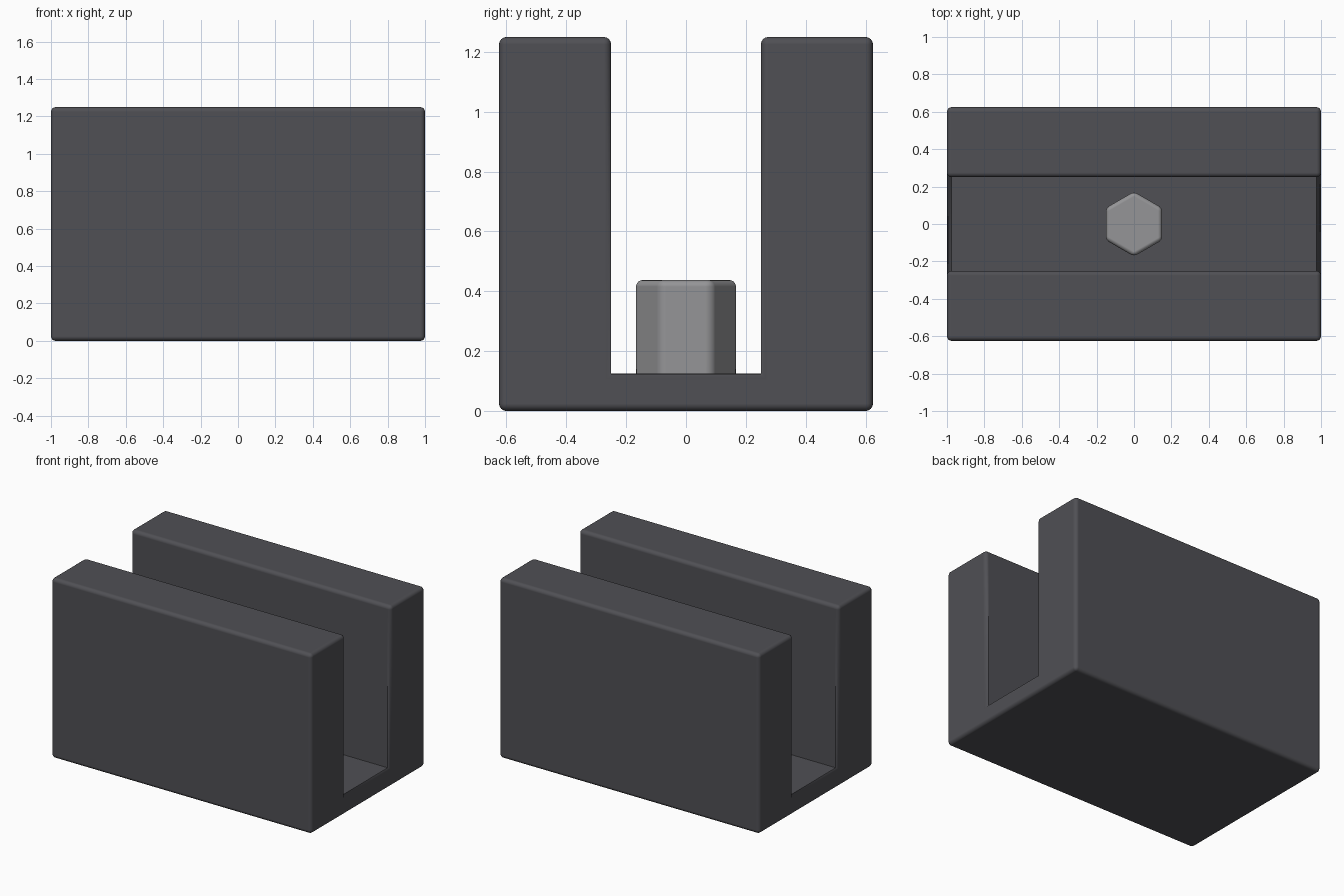
import bpy, bmesh, math

if "Cube" in bpy.data.objects:
    bpy.data.objects.remove(bpy.data.objects["Cube"])


def prism(name, profile, axis, start, length, color, bevel):
    """Extrude a closed 2D profile along axis and round its convex edges."""
    bm = bmesh.new()
    if axis == 'X':
        verts = [bm.verts.new((start, a, b)) for a, b in profile]
        move = (length, 0, 0)
    else:
        verts = [bm.verts.new((a, b, start)) for a, b in profile]
        move = (0, 0, length)
    cap = bm.faces.new(verts)
    ext = bmesh.ops.extrude_face_region(bm, geom=[cap], use_keep_orig=True)
    bmesh.ops.translate(bm, vec=move,
                        verts=[v for v in ext['geom'] if isinstance(v, bmesh.types.BMVert)])
    bmesh.ops.recalc_face_normals(bm, faces=bm.faces)
    bm.normal_update()
    weight = bm.edges.layers.float.new('bevel_weight_edge')
    for e in bm.edges:
        on_floor = axis == 'Z' and all(v.co.z < start + 1e-4 for v in e.verts)
        e[weight] = 1.0 if e.is_convex and not on_floor else 0.0
    mesh = bpy.data.meshes.new(name)
    bm.to_mesh(mesh)
    bm.free()
    ob = bpy.data.objects.new(name, mesh)
    bpy.context.collection.objects.link(ob)

    mat = bpy.data.materials.new(name + "_material")
    mat.diffuse_color = color
    mat.use_nodes = True
    mat.node_tree.nodes["Principled BSDF"].inputs["Base Color"].default_value = mat.diffuse_color
    mesh.materials.append(mat)

    bpy.ops.object.select_all(action='DESELECT')
    ob.select_set(True)
    bpy.context.view_layer.objects.active = ob
    bpy.ops.object.shade_smooth_by_angle(angle=math.radians(50))
    mod = ob.modifiers.new("rounded_edges", 'BEVEL')
    mod.width = bevel
    mod.segments = 4
    mod.limit_method = 'WEIGHT'
    mod.harden_normals = True
    return ob


# U-shaped channel running along x
half = [(0.625, 0), (0.625, 1.25), (0.25, 1.25), (0.25, 0.125)]
prism("channel", half + [(-y, z) for y, z in reversed(half)],
      'X', -1.0, 2.0, (0.08, 0.08, 0.09, 1), 0.025)

# Hexagonal post on the channel floor, corners pointing along y
radius = 0.173
hexagon = [(radius * math.cos(math.radians(30 + 60 * i)),
            radius * math.sin(math.radians(30 + 60 * i))) for i in range(6)]
prism("hex_post", hexagon, 'Z', 0.12, 0.3175, (0.3, 0.3, 0.31, 1), 0.022)
